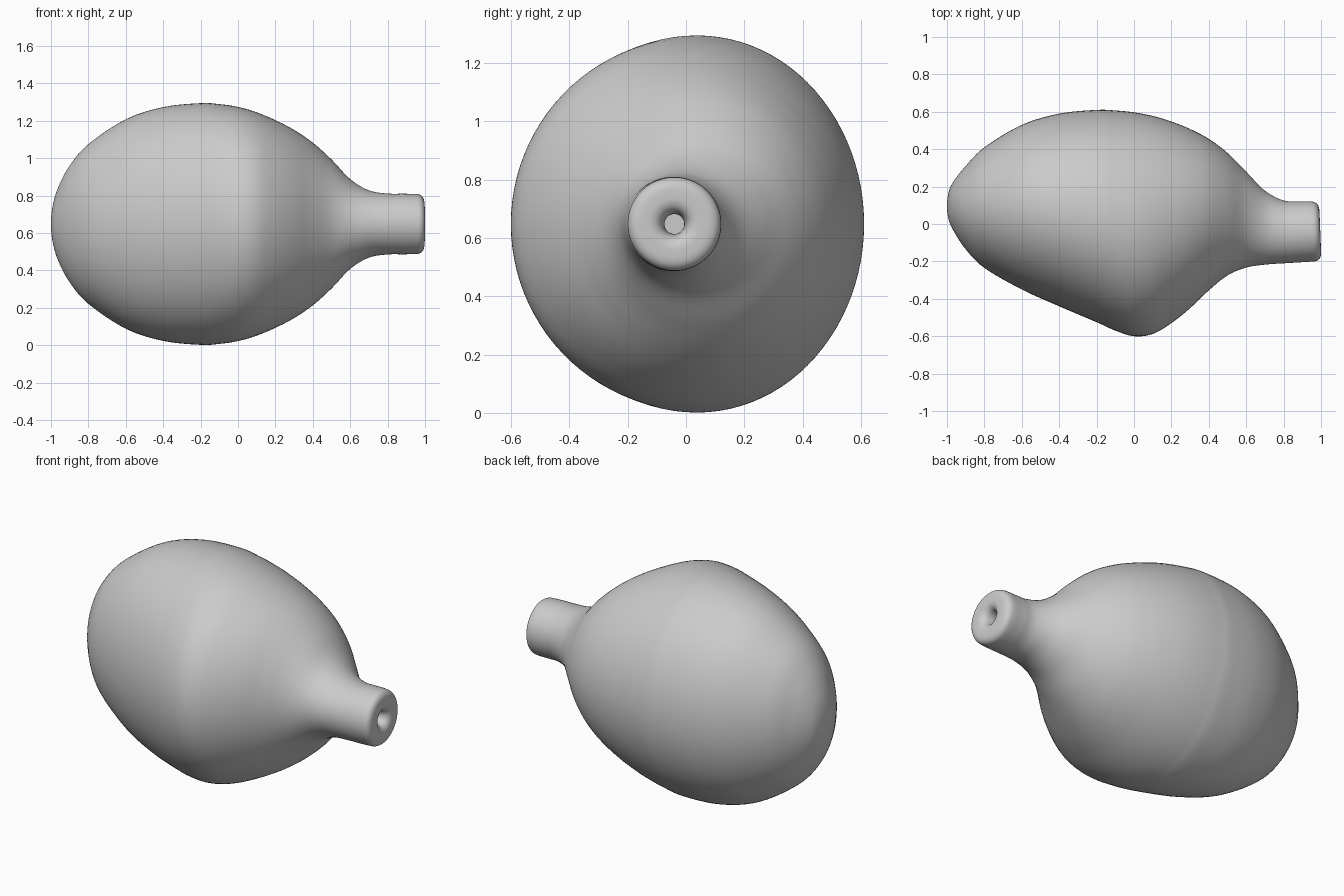
import bpy, bmesh, math

cube = bpy.data.objects.get("Cube")
if cube:
    bpy.data.objects.remove(cube, do_unlink=True)

SIDES, STEPS, MID_Z = 96, 6, 0.648

# Body stations: x, back edge y, front edge y, half height
body = [
    (-1.0, .095, .095, 0), (-.99, .175, .02, .102), (-.96, .235, -.045, .2),
    (-.9, .31, -.135, .312), (-.8, .41, -.235, .427), (-.6, .53, -.35, .56),
    (-.4, .59, -.44, .625), (-.2, .61, -.525, .646), (-.1, .607, -.57, .641),
    (0, .597, -.6, .626), (.1, .578, -.588, .597), (.2, .548, -.53, .555),
    (.3, .508, -.45, .503), (.4, .455, -.355, .435), (.5, .38, -.275, .345),
    (.6, .28, -.233, .24), (.7, .18, -.217, .18), (.8, .127, -.21, .163),
    (.88, .12, -.205, .162),
]
# Neck rim and bore: x, radius
rim = [(.94, .161), (.968, .158), (.985, .147), (.994, .128), (.996, .1),
       (.994, .075), (.984, .055), (.965, .042), (.93, .035), (.88, .034)]
stations = body + [(x, r - .04, -r - .04, r) for x, r in rim]


def blend(a, b, c, d, t):
    return .5 * (2 * b + (c - a) * t + (2 * a - 5 * b + 4 * c - d) * t * t
                 + (3 * b - a - 3 * c + d) * t ** 3)


# Smooth the stations; the nose is mirrored so that it closes roundly
x, back, front, half = stations[1]
padded = [(x, front, back, -half)] + stations + [stations[-1]]
rings = []
for i in range(len(stations) - 1):
    for s in range(STEPS):
        rings.append([blend(*v, s / STEPS) for v in zip(*padded[i:i + 4])])
rings.append(stations[-1])

# Loft elliptical rings along the body
bm = bmesh.new()
nose = bm.verts.new((rings[0][0], rings[0][1], MID_Z))
loops = []
for x, back, front, half in rings[1:]:
    mid, wide = (back + front) / 2, (back - front) / 2
    tilt = .04 * min(1, max(0, (x - .6) / .35))
    loop = []
    for k in range(SIDES):
        a = math.tau * k / SIDES
        dy = wide * math.cos(a)
        loop.append(bm.verts.new((x - tilt * dy, mid + dy, MID_Z + half * math.sin(a))))
    loops.append(loop)
for k in range(SIDES):
    n = (k + 1) % SIDES
    bm.faces.new((nose, loops[0][k], loops[0][n]))
    for p, q in zip(loops, loops[1:]):
        bm.faces.new((p[k], q[k], q[n], p[n]))
bm.faces.new(loops[-1])  # bore floor
bmesh.ops.recalc_face_normals(bm, faces=bm.faces)

mesh = bpy.data.meshes.new("bulb_body")
bm.to_mesh(mesh)
bm.free()
bulb = bpy.data.objects.new("bulb_body", mesh)
bpy.context.collection.objects.link(bulb)

# Plain grey
grey = bpy.data.materials.new("grey")
grey.use_nodes = True
colour = (.6, .6, .6, 1)
grey.diffuse_color = colour
grey.node_tree.nodes["Principled BSDF"].inputs["Base Color"].default_value = colour
mesh.materials.append(grey)

bpy.ops.object.select_all(action="DESELECT")
bulb.select_set(True)
bpy.context.view_layer.objects.active = bulb
bpy.ops.object.shade_smooth_by_angle(angle=math.radians(50))
